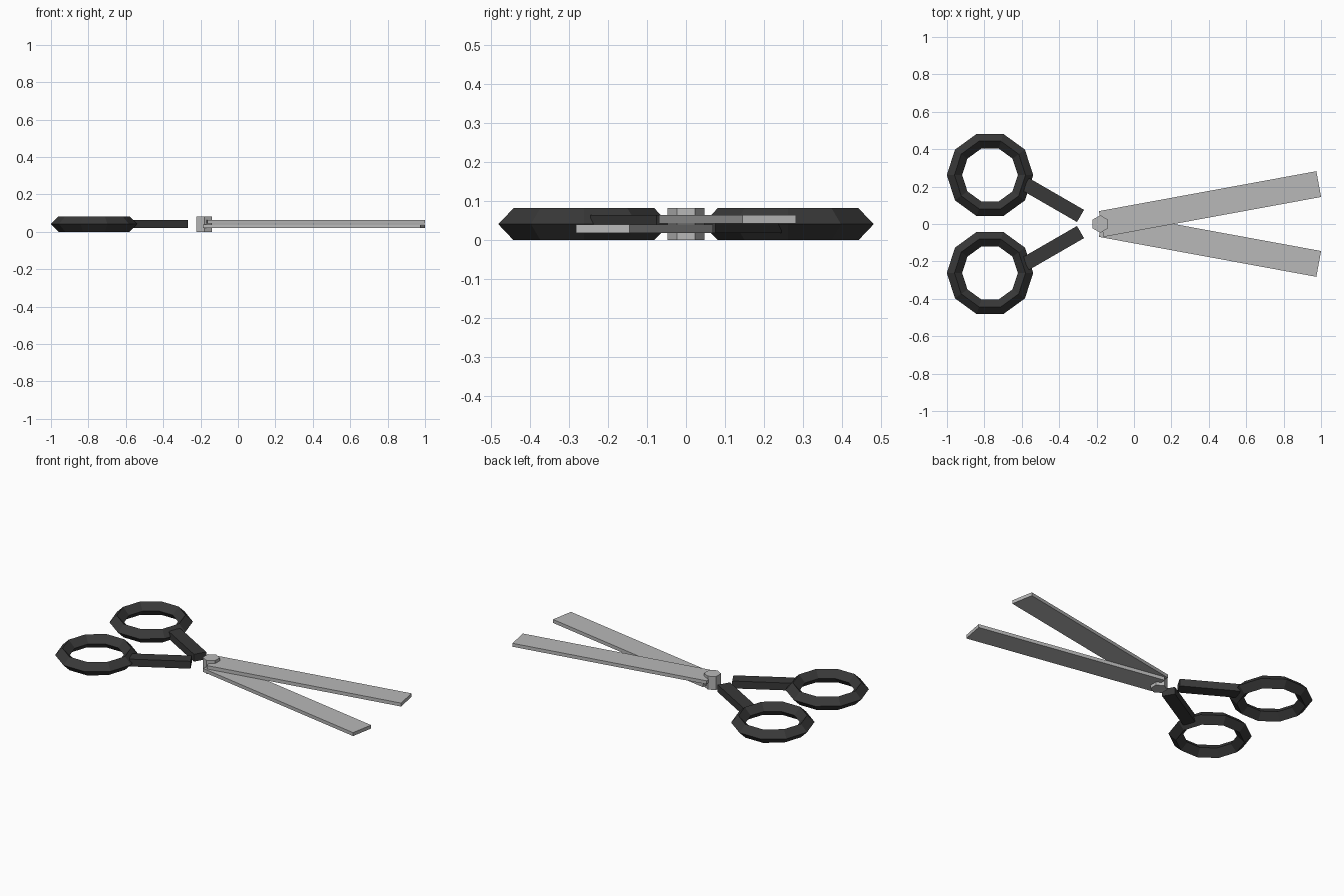
import bpy, bmesh, math
from mathutils import Matrix, Vector

if "Cube" in bpy.data.objects:
    bpy.data.objects.remove(bpy.data.objects["Cube"])


def material(name, value):
    m = bpy.data.materials.new(name)
    m.diffuse_color = (value, value, value, 1)
    m.use_nodes = True
    m.node_tree.nodes["Principled BSDF"].inputs["Base Color"].default_value = m.diffuse_color
    return m


BLACK = material("black plastic", 0.04)
STEEL = material("steel grey", 0.48)


def add_object(name, bm, mat):
    bmesh.ops.recalc_face_normals(bm, faces=bm.faces)
    mesh = bpy.data.meshes.new(name)
    bm.to_mesh(mesh)
    bm.free()
    mesh.materials.append(mat)
    obj = bpy.data.objects.new(name, mesh)
    bpy.context.collection.objects.link(obj)
    return obj


def bar(name, start, angle, length, width, z0, z1, mat):
    """Flat bar running from the middle of its start edge along an angle."""
    bm = bmesh.new()
    bmesh.ops.create_cube(bm, size=1)
    bmesh.ops.translate(bm, verts=bm.verts, vec=(0.5, 0, 0.5))
    bmesh.ops.scale(bm, verts=bm.verts, vec=(length, width, z1 - z0))
    bmesh.ops.transform(bm, verts=bm.verts,
                        matrix=Matrix.Translation(Vector((*start, z0)))
                        @ Matrix.Rotation(angle, 4, 'Z'))
    return add_object(name, bm, mat)


def ring(name, centre, major, minor, segments):
    """Faceted ring with a diamond cross-section."""
    bm = bmesh.new()
    loops = []
    for i in range(segments):
        a = 2 * math.pi * i / segments
        loop = []
        for dr, dz in ((minor, 0), (0, minor), (-minor, 0), (0, -minor)):
            r = major + dr
            loop.append(bm.verts.new((centre[0] + r * math.cos(a),
                                      centre[1] + r * math.sin(a),
                                      centre[2] + dz)))
        loops.append(loop)
    for i in range(segments):
        p, q = loops[i], loops[(i + 1) % segments]
        for j in range(4):
            k = (j + 1) % 4
            bm.faces.new((p[j], q[j], q[k], p[k]))
    return add_object(name, bm, BLACK)


# Finger rings, handle arms and blades, one set per side
for side, s, z0, z1 in (("back", 1, 0.043, 0.064), ("front", -1, 0.019, 0.04)):
    ring(side + "_finger_ring", (-0.77, s * 0.262, 0.041), 0.19, 0.041, 10)
    bar(side + "_handle_arm", (-0.286, s * 0.043), math.pi - s * math.radians(30),
        0.34, 0.075, 0.019, 0.064, BLACK)
    bar(side + "_blade", (-0.175, 0), s * math.radians(10.4),
        1.182, 0.14, z0, z1, STEEL)

# Hexagonal pivot bolt
bm = bmesh.new()
bmesh.ops.create_cone(bm, cap_ends=True, segments=6, radius1=0.047, radius2=0.047,
                      depth=0.082)
# Point two corners of the hexagon along y
top = max(bm.verts, key=lambda v: v.co.y)
turn = math.pi / 2 - math.atan2(top.co.y, top.co.x)
bmesh.ops.transform(bm, verts=bm.verts, matrix=Matrix.Translation((-0.18, 0, 0.041))
                    @ Matrix.Rotation(turn, 4, 'Z'))
add_object("pivot_bolt", bm, STEEL)
